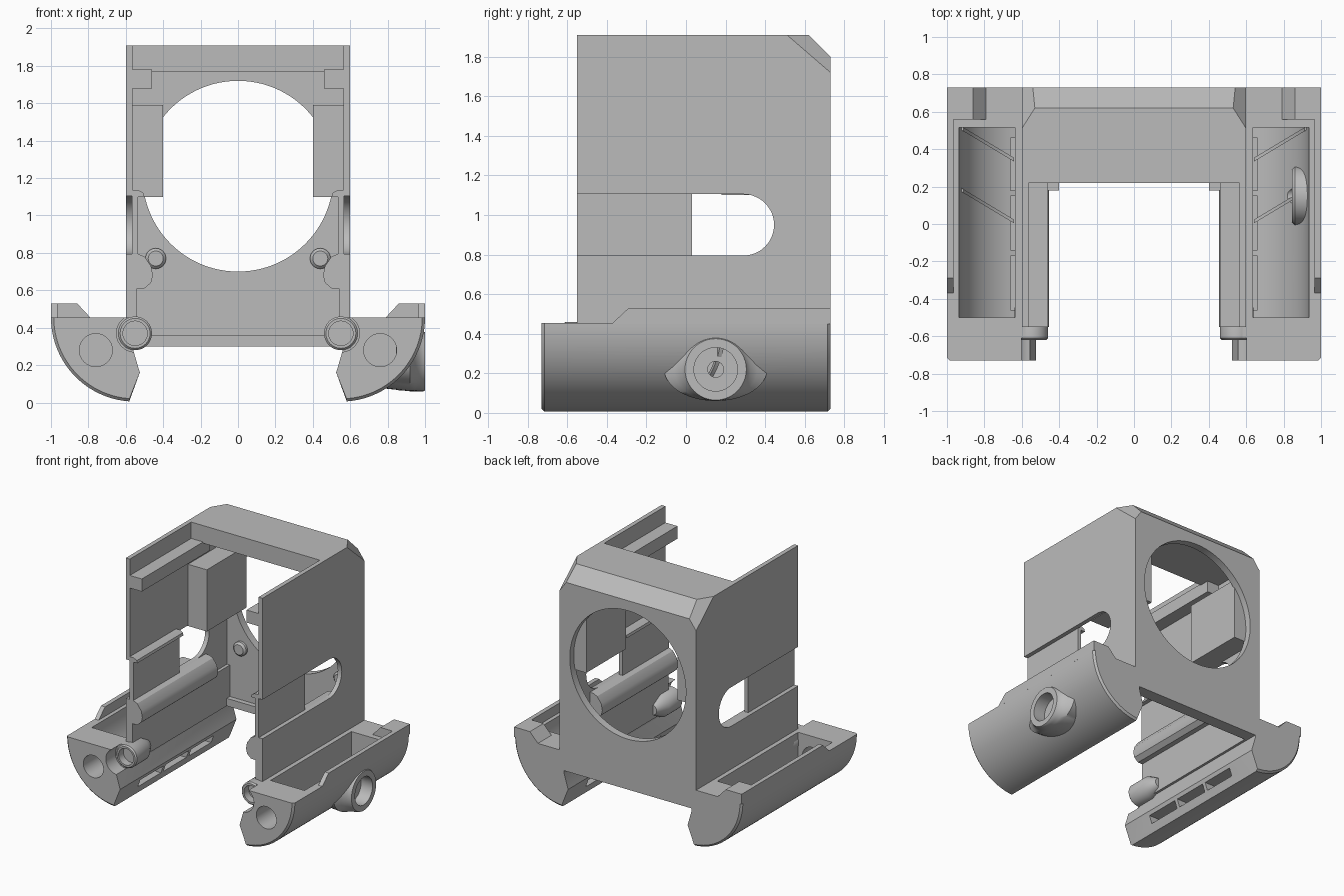
import bpy, bmesh
from math import sin, cos, pi, radians
from mathutils import Vector

cube = bpy.data.objects.get("Cube")
if cube:
    bpy.data.objects.remove(cube, do_unlink=True)

grey = bpy.data.materials.new("matte grey")
grey.use_nodes = True
COLOUR = (0.5, 0.5, 0.5, 1)
grey.diffuse_color = COLOUR
grey.node_tree.nodes["Principled BSDF"].inputs["Base Color"].default_value = COLOUR
parts = []


def place(axis, pos, u, v):
    """Point at pos along the axis, with u, v on the other two axes."""
    return {"x": (pos, u, v), "y": (u, pos, v), "z": (u, v, pos)}[axis]


def finish(name, bm, keep=True):
    bmesh.ops.recalc_face_normals(bm, faces=bm.faces)
    mesh = bpy.data.meshes.new(name)
    bm.to_mesh(mesh)
    bm.free()
    mesh.materials.append(grey)
    obj = bpy.data.objects.new(name, mesh)
    bpy.context.collection.objects.link(obj)
    if keep:
        parts.append(obj)
    return obj


def loft(name, axis, sections, keep=True):
    """Skin a list of (position, outline) sections and cap both ends."""
    bm = bmesh.new()
    loops = [[bm.verts.new(place(axis, pos, u, v)) for u, v in outline]
             for pos, outline in sections]
    for a, b in zip(loops, loops[1:]):
        for i in range(len(a)):
            j = (i + 1) % len(a)
            bm.faces.new((a[i], a[j], b[j], b[i]))
    bm.faces.new(loops[0])
    bm.faces.new(loops[-1])
    return finish(name, bm, keep)


def prism(name, axis, outline, start, end, keep=True):
    return loft(name, axis, [(start, outline), (end, outline)], keep)


def box(name, x, y, z, keep=True):
    return prism(name, "z", [(x[0], y[0]), (x[1], y[0]), (x[1], y[1]), (x[0], y[1])], *z, keep)


def arc(cu, cv, ru, rv, start, end, n):
    angles = [radians(start + (end - start) * i / n) for i in range(n + 1)]
    return [(cu + ru * cos(t), cv + rv * sin(t)) for t in angles]


def turned(name, axis, centre, rings, keep=True, n=48):
    """Round part: rings are (position, radius u, radius v)."""
    return loft(name, axis, [(p, arc(*centre, ru, rv, 0, 360, n)[:-1]) for p, ru, rv in rings], keep)


def cut(obj, cutter):
    mod = obj.modifiers.new("cut", "BOOLEAN")
    mod.operation = "DIFFERENCE"
    mod.solver = "EXACT"
    mod.object = cutter
    bpy.context.view_layer.objects.active = obj
    bpy.ops.object.modifier_apply(modifier=mod.name)
    bpy.data.objects.remove(cutter, do_unlink=True)


def mirror(obj):
    """Copy a left part to the right side."""
    bm = bmesh.new()
    bm.from_mesh(obj.data)
    for v in bm.verts:
        v.co.x = -v.co.x
    finish(obj.name.replace("left", "right"), bm)


# Housing: box hollowed out, open at the front and bottom
housing = box("housing", (-0.6, 0.6), (-0.55, 0.73), (0.3, 1.91))
cut(housing, box("void", (-0.565, 0.565), (-0.7, 0.67), (0.2, 1.77), False))
cut(housing, box("roof_opening", (-0.565, 0.565), (-0.7, 0.22), (1.6, 2), False))
cut(housing, turned("round_window", "y", (0, 1.21), [(0.5, 0.51, 0.51), (0.8, 0.51, 0.51)], False, 96))
slot = [(-0.7, 0.795)] + arc(0.29, 0.95, 0.155, 0.155, -90, 90, 24) + [(-0.7, 1.105)]
cut(housing, prism("side_slot", "x", slot, -0.8, -0.55, False))
cut(housing, prism("side_slot", "x", slot, 0.55, 0.8, False))

# Chamfers along the rear top edge and its corners
bm = bmesh.new()
bm.from_mesh(housing.data)
for point, normal in (((0, 0.62, 1.91), (0, 1, 1)),
                      ((0.6, 0.51, 1.91), (0.209, 0.133, 0.154)),
                      ((-0.6, 0.51, 1.91), (-0.209, 0.133, 0.154))):
    res = bmesh.ops.bisect_plane(bm, geom=bm.verts[:] + bm.edges[:] + bm.faces[:], dist=1e-5,
                                 plane_co=point, plane_no=Vector(normal), clear_outer=True)
    rim = [e for e in res["geom_cut"] if isinstance(e, bmesh.types.BMEdge) and e.is_boundary]
    bmesh.ops.holes_fill(bm, edges=rim, sides=0)
bm.to_mesh(housing.data)
bm.free()

# Lip along the bottom of the rear wall
box("rear_lip", (-0.55, 0.55), (0.63, 0.7), (0.3, 0.36))

# Inner details of the side walls, built on the left
left = [
    box("left_rail", (0.46, 0.57), (-0.55, 0.3), (1.68, 1.78)),
    box("left_column", (0.4, 0.57), (0.18, 0.68), (1.1, 1.59)),
    box("left_slot_plate", (0.535, 0.567), (-0.55, 0.03), (0.78, 1.13)),
    prism("left_plate_lip", "y", [(0.567, 1.1), (0.5, 1.1), (0.505, 1.12), (0.53, 1.135), (0.567, 1.135)],
          -0.55, 0.03),
    prism("left_ledge", "y", [(0.57, 0.61), (0.5, 0.61), (0.465, 0.64), (0.455, 0.68), (0.465, 0.73),
                              (0.5, 0.78), (0.535, 0.795), (0.57, 0.795)], -0.55, 0.4),
    box("left_lower_liner", (0.54, 0.57), (-0.55, 0.68), (0.3, 0.61)),
    turned("left_peg", "y", (0.44, 0.77), [(0.68, 0.055, 0.055), (0.65, 0.055, 0.055), (0.635, 0.04, 0.04)]),
]

# Quarter-round pod with a slightly tapered end at front and back
CX, CZ = 0.55, 0.455


def pod_outline(radius):
    return arc(CX, CZ, radius, radius, 0, -86, 32) + [(0.525, 0.16), (0.56, 0.28), (0.56, CZ)]


def pod_cavity():
    curve = arc(CX, CZ, 0.385, 0.385, 0, -77, 32)
    return prism("cavity", "y", [(0.635, 0.6), (0.935, 0.6)] + curve, -0.5, 0.515, False)


pod = loft("left_pod", "y", [(-0.73, pod_outline(0.435)), (-0.715, pod_outline(0.45)),
                             (0.715, pod_outline(0.45)), (0.73, pod_outline(0.435))])
cut(pod, pod_cavity())
cut(pod, turned("end_hole", "y", (0.76, 0.28), [(-0.8, 0.088, 0.088), (-0.48, 0.088, 0.088)], False))
cut(pod, turned("boss_relief", "y", (0.55, 0.37), [(-0.8, 0.1, 0.1), (-0.61, 0.1, 0.1)], False))
cut(pod, turned("boss_bore", "y", (0.55, 0.37), [(-0.7, 0.065, 0.065), (-0.56, 0.065, 0.065)], False))
for y in ((-0.46, -0.17), (-0.14, 0.15), (0.18, 0.46)):
    cut(pod, box("vent", (0.5, 0.66), y, (0.07, 0.13), False))
left.append(pod)

# Screw boss beside the pod
boss = turned("left_boss", "y", (0.55, 0.37), [(-0.62, 0.08, 0.08), (-0.61, 0.09, 0.09),
                                               (-0.45, 0.09, 0.09), (-0.36, 0.04, 0.04)])
cut(boss, turned("bore", "y", (0.55, 0.37), [(-0.7, 0.065, 0.065), (-0.56, 0.065, 0.065)], False))
left.append(boss)

# Raised rim and rear block on the pod
left.append(prism("left_rim", "x", [(-0.37, 0.45), (-0.37, 0.455), (-0.29, 0.53), (0.72, 0.53), (0.72, 0.45)],
                  0.965, 1.0))
left.append(prism("left_rear_block", "y", [(0.999, 0.45), (0.999, 0.53), (0.86, 0.53), (0.79, 0.455), (0.79, 0.45)],
                  0.56, 0.73))

# Slanted ribs following the cavity floor
for y in (0.33, 0.0):
    outline = arc(CX, CZ, 0.39, 0.39, -15, -76, 20) + arc(CX, CZ, 0.375, 0.375, -76, -15, 20)
    rib = prism("left_rib", "y", outline, y, y + 0.02)
    for v in rib.data.vertices:
        v.co.y += 0.6 * (v.co.x - 0.635)
    left.append(rib)

for part in left:
    mirror(part)

# Flared side nozzle on the left pod only
NOZZLE = (0.15, 0.22)
nozzle = turned("nozzle", "x", NOZZLE, [(1.0, 0.155, 0.155), (0.99, 0.16, 0.16), (0.97, 0.175, 0.16),
                                        (0.945, 0.21, 0.16), (0.92, 0.26, 0.16), (0.74, 0.26, 0.14)])
cut(nozzle, pod_cavity())
bump = turned("nozzle_inner_end", "x", NOZZLE, [(0.93, 0.155, 0.155), (0.86, 0.155, 0.155), (0.845, 0.14, 0.14)])
for obj in (nozzle, pod, bump):
    cut(obj, turned("nozzle_bore", "x", NOZZLE, [(1.1, 0.11, 0.11), (0.9, 0.11, 0.11)], False))
    cut(obj, turned("nozzle_pinhole", "x", NOZZLE, [(0.95, 0.04, 0.04), (0.75, 0.04, 0.04)], False))

# Smooth the round surfaces, keep the edges crisp
bpy.ops.object.select_all(action="DESELECT")
for obj in parts:
    obj.select_set(True)
bpy.context.view_layer.objects.active = housing
bpy.ops.object.shade_smooth_by_angle(angle=radians(30))
